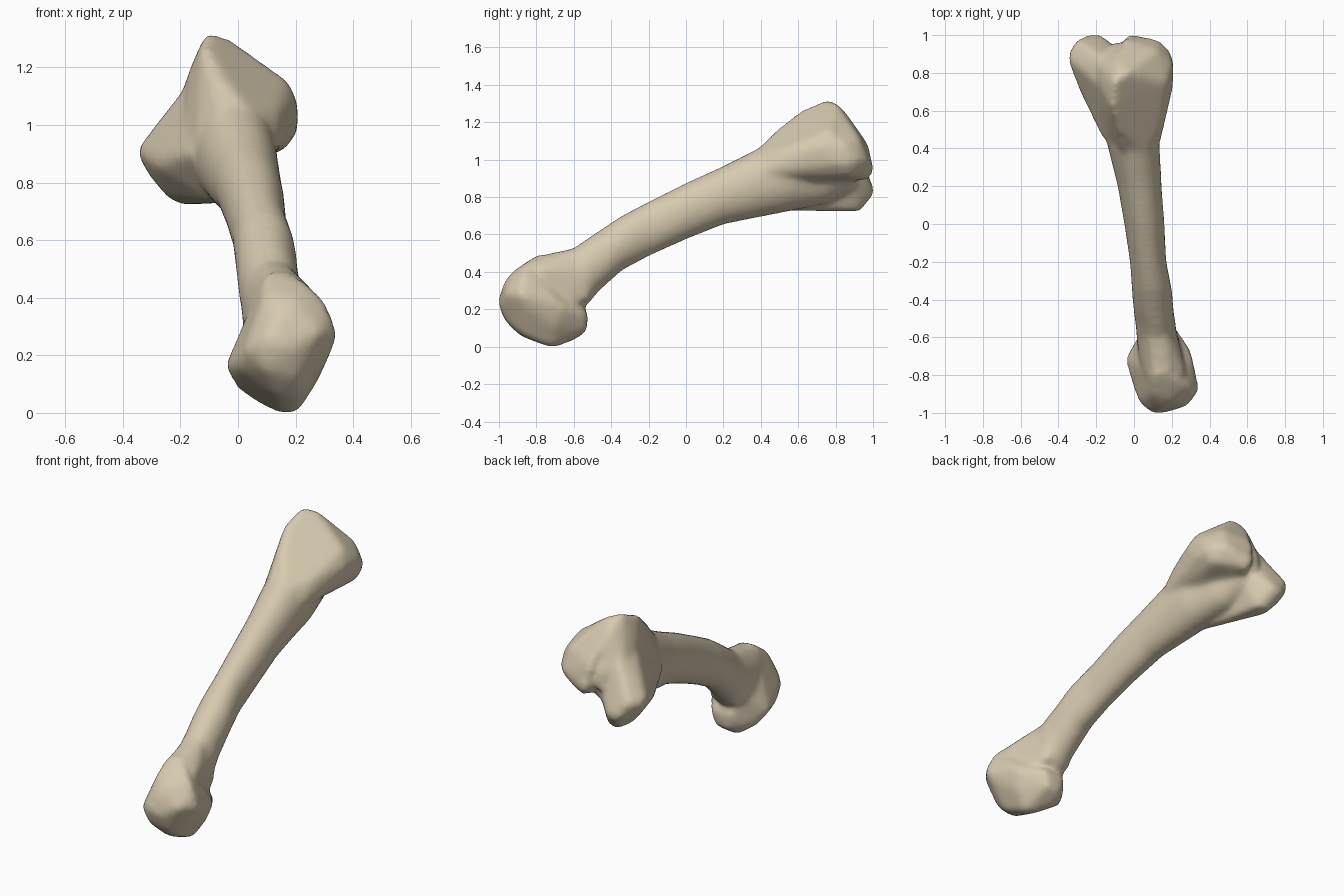
import bpy
import bmesh
import math
from mathutils import Vector

cube = bpy.data.objects.get("Cube")
if cube:
    bpy.data.objects.remove(cube, do_unlink=True)


def make_material(name, colour):
    material = bpy.data.materials.new(name)
    material.use_nodes = True
    material.diffuse_color = colour
    material.node_tree.nodes["Principled BSDF"].inputs["Base Color"].default_value = colour
    return material


def add_hull(bm, points):
    """Add a convex lump through points given in hundredths of a unit."""
    verts = [bm.verts.new(Vector(point) / 100) for point in points]
    result = bmesh.ops.convex_hull(bm, input=verts, use_existing_faces=False)
    unused = {item for item in result["geom_interior"] + result["geom_unused"]
              if isinstance(item, bmesh.types.BMVert)}
    bmesh.ops.delete(bm, geom=list(unused), context="VERTS")


def add_tube(bm, stations, sides=24):
    """Loft upright ellipses along y; station = y, centre x, centre z, radius x, radius z."""
    rings = []
    for y, centre_x, centre_z, radius_x, radius_z in stations:
        ring = []
        for side in range(sides):
            angle = math.tau * side / sides
            x = centre_x + radius_x * math.cos(angle)
            z = centre_z + radius_z * math.sin(angle)
            ring.append(bm.verts.new(Vector((x, y, z)) / 100))
        rings.append(ring)
    for ring, following in zip(rings, rings[1:]):
        for side in range(sides):
            after = (side + 1) % sides
            bm.faces.new((ring[side], ring[after], following[after], following[side]))
    bm.faces.new(rings[0])
    bm.faces.new(rings[-1])


# Long slightly bowed shaft, tapering away inside both ends
shaft = [
    (-80, 14, 30, 9, 18), (-70, 13, 31, 10, 18), (-60, 12, 35, 10, 17),
    (-53, 11.5, 40, 10, 17), (-47, 10.5, 45.5, 10, 15.5), (-35, 9.5, 55, 10, 14),
    (-20, 7.5, 63, 9, 14), (0, 5.5, 72.5, 10, 14.5), (20, 3, 81, 11, 15),
    (40, 0, 88, 13, 18), (55, -2, 91, 14, 18), (75, -5, 93, 11, 16),
    (90, -8, 95, 7, 9),
]

# Large upper block with a slanting end face
upper_block = [
    (-11, 75, 132), (-12, 63, 127), (-9, 53, 119), (-4, 80, 130),
    (-9, 85, 125), (17, 75, 115), (20, 72, 107), (20, 85, 107),
    (20, 80, 98), (20, 87, 98), (12, 92, 112), (18, 92, 100),
    (13, 97, 99), (-3, 100, 94), (-5, 97, 108), (13, 60, 92),
    (16, 88, 92), (-5, 90, 90), (0, 98, 90), (-8, 45, 108),
    (13, 45, 95), (14, 52, 105), (12, 38, 92), (5, 35, 102),
    (0, 40, 85),
]

# Lower side lobe beside the block
side_lobe = [
    (-35, 88, 91), (-33, 92, 88), (-30, 97, 92), (-24, 100, 82),
    (-18, 100, 83), (-12, 95, 90), (-20, 93, 73), (-24, 85, 75),
    (-30, 88, 82), (-14, 92, 73), (-6, 50, 73), (-12, 80, 73),
    (-22, 60, 88), (-28, 70, 86), (-16, 45, 90), (-16, 72, 115),
    (-12, 85, 117), (-25, 85, 103), (-5, 88, 90), (0, 45, 84),
]

# Crest running from the shaft up to the peak, bridging block and lobe
crest = [
    (-5, 38, 105), (-9, 47, 110), (-9, 53, 119), (-12, 63, 127),
    (-11, 75, 131), (-9, 85, 125), (-10, 95, 104), (-10, 96, 93),
    (-20, 86, 107), (-18, 60, 100), (-17, 72, 117), (-14, 43, 92),
    (5, 50, 100), (5, 80, 100), (-3, 95, 96),
]

# Rounded joint at the lower end
lower_joint = [
    (14, -78, 49), (10, -80, 48), (22, -82, 46), (28, -86, 41),
    (32, -88, 34), (34, -88, 27), (31, -85, 20), (10, -90, 41),
    (20, -93, 39), (15, -97, 34), (10, -100, 25), (18, -99, 22),
    (28, -96, 28), (10, -97, 15), (20, -94, 12), (14, -88, 6),
    (22, -86, 6), (20, -72, 0), (15, -70, 0), (27, -70, 11),
    (29, -66, 20), (0, -66, 9), (-4, -72, 16), (0, -85, 16),
    (3, -94, 22), (8, -60, 4), (10, -54, 8), (18, -54, 9),
    (4, -58, 10), (4, -60, 28), (30, -70, 25), (3, -75, 32),
    (8, -53, 17), (20, -53, 17),
]

# Neck that spreads the shaft into the joint
neck = [
    (3, -50, 38), (20, -50, 40), (8, -50, 54), (14, -50, 54),
    (4, -52, 25), (20, -52, 25), (2, -68, 25), (25, -68, 22),
    (4, -72, 38), (22, -72, 43), (10, -76, 48), (18, -78, 48),
    (27, -80, 41),
]

bm = bmesh.new()
add_tube(bm, shaft)
for lump in (upper_block, side_lobe, crest, lower_joint, neck):
    add_hull(bm, lump)
bmesh.ops.recalc_face_normals(bm, faces=bm.faces[:])
mesh = bpy.data.meshes.new("bone")
bm.to_mesh(mesh)
bm.free()
bone = bpy.data.objects.new("bone", mesh)
bpy.context.collection.objects.link(bone)
mesh.materials.append(make_material("bone beige", (0.68, 0.59, 0.43, 1)))

# Fuse the lumps, soften the joins and give back the thickness lost
remesh = bone.modifiers.new("fuse", "REMESH")
remesh.mode = "VOXEL"
remesh.voxel_size = 0.015
remesh.use_smooth_shade = True
soften = bone.modifiers.new("soften", "SMOOTH")
soften.factor = 0.5
soften.iterations = 18
swell = bone.modifiers.new("swell", "DISPLACE")
swell.mid_level = 0
swell.strength = 0.007
